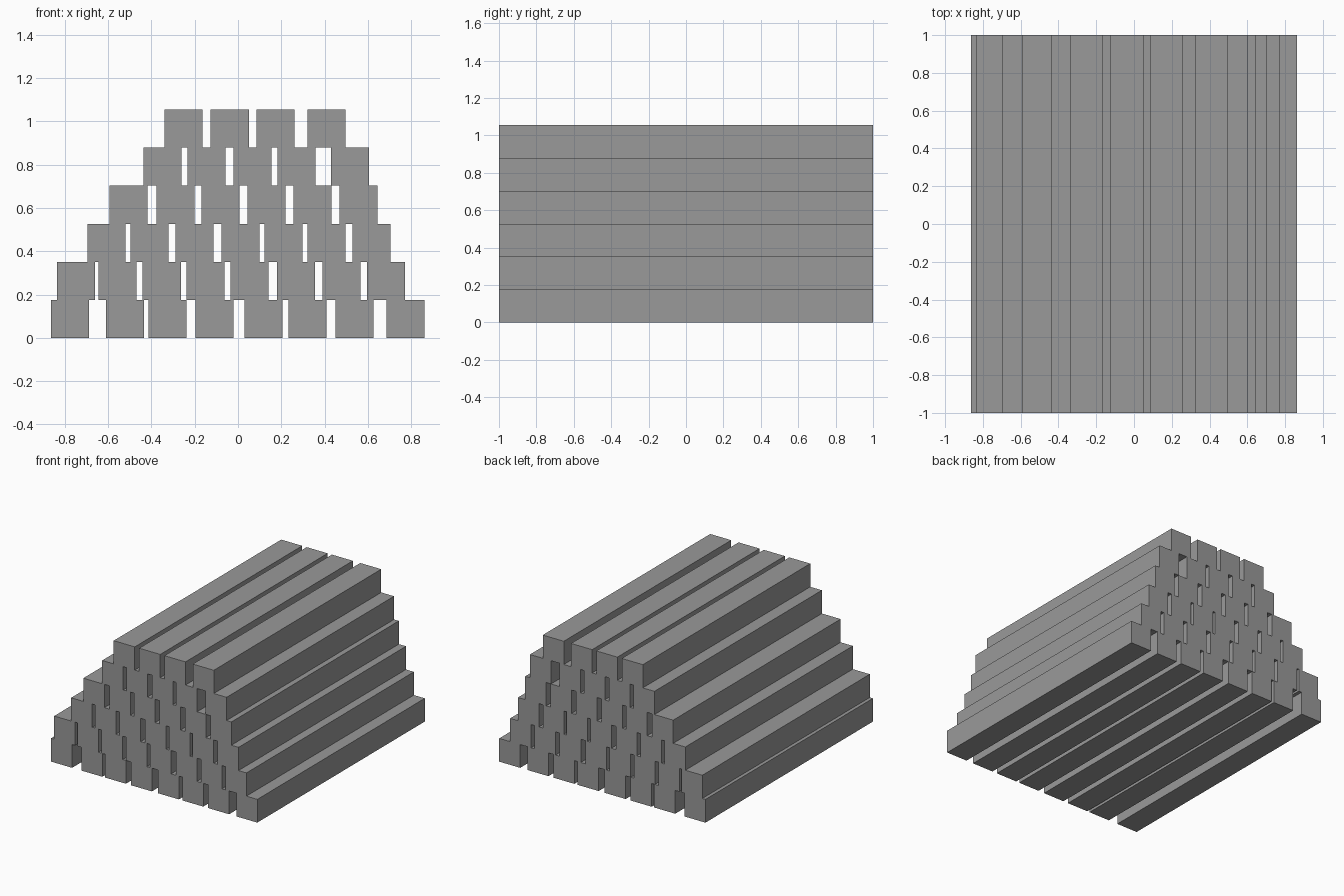
import bpy

cube = bpy.data.objects.get("Cube")
if cube:
    bpy.data.objects.remove(cube, do_unlink=True)

# One plain grey for every beam
grey = bpy.data.materials.new("plain_grey")
grey.use_nodes = True
colour = (0.32, 0.32, 0.32, 1.0)
grey.diffuse_color = colour
grey.node_tree.nodes["Principled BSDF"].inputs["Base Color"].default_value = colour

SIDE = 0.1757   # square beam section
LENGTH = 2.0

# Left edge of each beam, layer by layer from the ground up
LAYERS = [
    (-0.863, -0.61, -0.413, -0.196, 0.03, 0.234, 0.45, 0.686),
    (-0.837, -0.644, -0.44, -0.238, -0.035, 0.18, 0.39, 0.595),
    (-0.695, -0.497, -0.289, -0.076, 0.122, 0.321, 0.529),
    (-0.593, -0.376, -0.169, 0.044, 0.256, 0.469),
    (-0.436, -0.233, -0.021, 0.182, 0.429),
    (-0.339, -0.126, 0.085, 0.322),
]


def add_beam(name, left, bottom):
    """Square beam lying along y."""
    bpy.ops.mesh.primitive_cube_add(
        size=1, location=(left + SIDE / 2, 0, bottom + SIDE / 2))
    beam = bpy.context.object
    beam.name = name
    beam.scale = (SIDE, LENGTH, SIDE)
    bpy.ops.object.transform_apply(location=False, rotation=False, scale=True)
    beam.data.materials.append(grey)


# Stacked beams
for row, edges in enumerate(LAYERS):
    for column, left in enumerate(edges):
        add_beam(f"beam_layer_{row + 1}_{column + 1}", left, row * SIDE)
